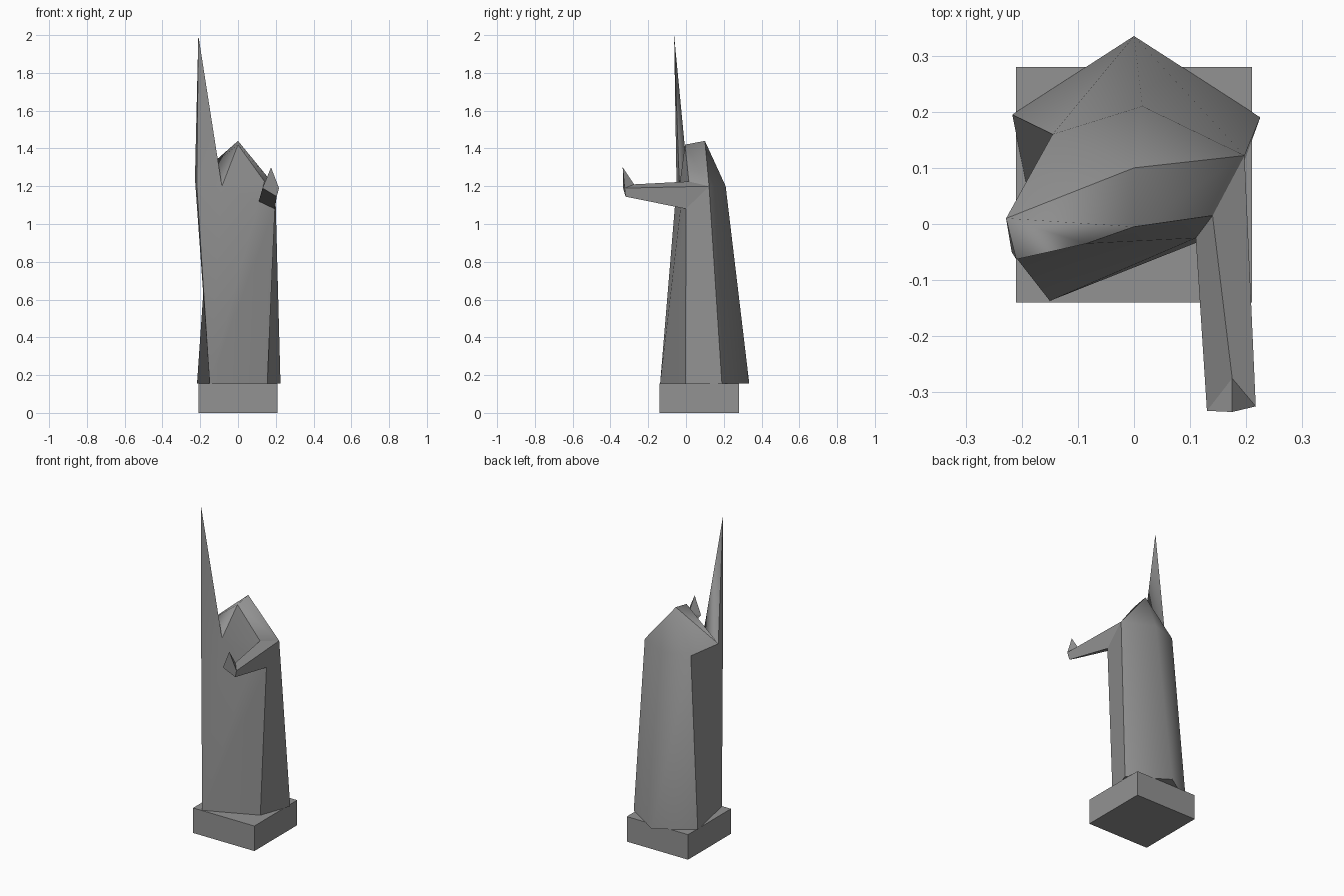
import bpy
import bmesh

if "Cube" in bpy.data.objects:
    bpy.data.objects.remove(bpy.data.objects["Cube"], do_unlink=True)

stone = bpy.data.materials.new("grey stone")
stone.use_nodes = True
GREY = (0.29, 0.29, 0.29, 1)
stone.diffuse_color = GREY
stone.node_tree.nodes["Principled BSDF"].inputs["Base Color"].default_value = GREY

# Named corner points shared by the figure and its arm
POINTS = {
    # hem of the robe
    "hem_front_right": (-0.15, -0.137, 0.155),
    "hem_front_left": (0.155, -0.003, 0.155),
    "hem_side_left": (0.225, 0.19, 0.155),
    "hem_back": (0, 0.335, 0.155),
    "hem_side_right": (-0.217, 0.195, 0.155),
    # shoulders and hood
    "back_left": (0.197, 0.122, 1.2),
    "back_mid": (0.015, 0.21, 1.2),
    "back_right": (-0.145, 0.16, 1.2),
    "side_right": (-0.228, 0.01, 1.24),
    "peak_front": (0, -0.005, 1.42),
    "peak_back": (0, 0.1, 1.44),
    # tall spike
    "spike_front": (-0.218, -0.05, 1.2),
    "spike_inner": (-0.085, -0.035, 1.2),
    "spike_tip": (-0.21, -0.063, 2.0),
    # arm root
    "arm_top": (0.14, 0.015, 1.225),
    "arm_under": (0.195, 0, 1.08),
    "arm_inner": (0.11, -0.025, 1.12),
    # hand
    "hand_top": (0.175, -0.275, 1.21),
    "hand_outer": (0.217, -0.325, 1.19),
    "hand_under": (0.205, -0.32, 1.145),
    "hand_inner": (0.13, -0.333, 1.19),
    "hand_tip": (0.175, -0.335, 1.3),
}


def finish(name, bm):
    mesh = bpy.data.meshes.new(name)
    bmesh.ops.recalc_face_normals(bm, faces=bm.faces[:])
    bm.to_mesh(mesh)
    bm.free()
    mesh.materials.append(stone)
    obj = bpy.data.objects.new(name, mesh)
    bpy.context.collection.objects.link(obj)
    return obj


def panelled(name, panels):
    """Smooth inside each panel, with sharp creases where panels meet."""
    bm = bmesh.new()
    verts, panel_of = {}, {}
    for panel, faces in panels.items():
        for corners in faces:
            loop = []
            for key in corners.split():
                if key not in verts:
                    verts[key] = bm.verts.new(POINTS[key])
                loop.append(verts[key])
            face = bm.faces.new(loop)
            face.smooth = True
            panel_of[face] = panel
    for edge in bm.edges:
        edge.smooth = len({panel_of[f] for f in edge.link_faces}) == 1
    return finish(name, bm)


# Square plinth
bm = bmesh.new()
bmesh.ops.create_cube(bm, size=1)
bmesh.ops.scale(bm, vec=(0.42, 0.42, 0.155), verts=bm.verts)
bmesh.ops.translate(bm, vec=(0, 0.07, 0.0775), verts=bm.verts)
finish("plinth", bm)

# Robed figure with hood and spike
panelled("robed_figure", {
    "front": [
        "hem_front_right hem_front_left arm_under arm_inner",
        "hem_front_right arm_inner spike_inner spike_front",
        "spike_inner arm_inner arm_top peak_front",
        "spike_front spike_inner spike_tip",
    ],
    "crown": [
        "spike_inner side_right spike_tip",
        "spike_inner peak_front side_right",
        "peak_front peak_back side_right",
        "peak_front arm_top back_left peak_back",
    ],
    "right_side": [
        "hem_front_right spike_front side_right",
        "hem_front_right side_right back_right hem_side_right",
        "spike_front spike_tip side_right",
    ],
    "back": [
        "hem_side_right back_right hem_back",
        "back_right back_mid hem_back",
        "hem_back back_mid back_left hem_side_left",
        "side_right peak_back back_right",
        "back_right peak_back back_mid",
        "back_mid peak_back back_left",
    ],
    "left_side": ["hem_front_left hem_side_left back_left arm_under"],
    "arm_socket": ["arm_top back_left arm_under arm_inner"],
    "underside": ["hem_front_right hem_front_left hem_side_left hem_back hem_side_right"],
})

# Outstretched arm with a pointed hand
panelled("arm", {
    "top": ["arm_top back_left hand_outer hand_top"],
    "outer": ["back_left arm_under hand_under hand_outer"],
    "under": ["arm_under arm_inner hand_inner hand_under"],
    "inner": ["arm_inner arm_top hand_top hand_inner"],
    "root": ["arm_top back_left arm_under arm_inner"],
    "palm_outer": ["hand_top hand_outer hand_tip"],
    "palm_inner": ["hand_top hand_tip hand_inner"],
    "hand_front": ["hand_tip hand_outer hand_under hand_inner"],
})
